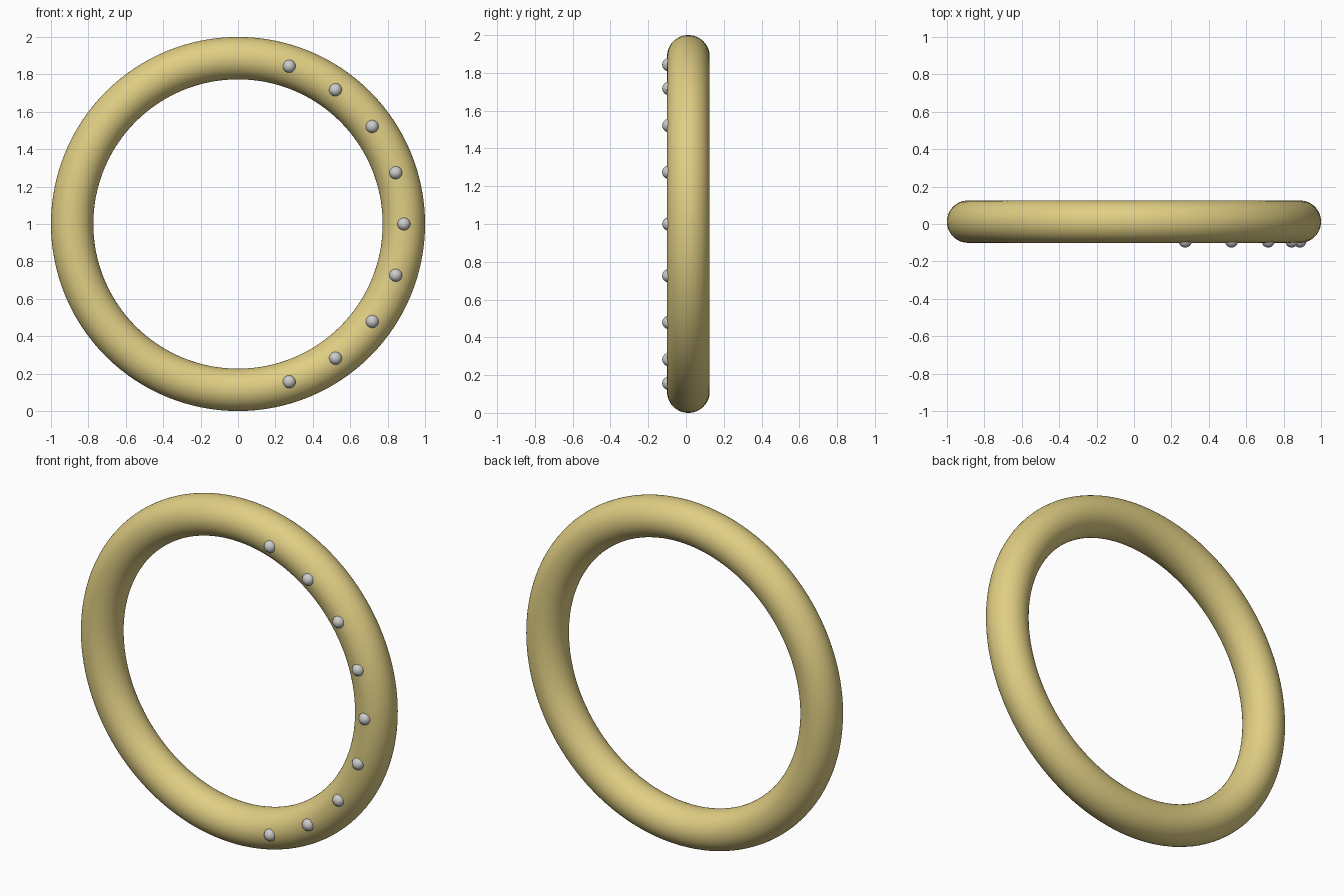
import bpy
from math import cos, sin, radians, pi

if "Cube" in bpy.data.objects:
    bpy.data.objects.remove(bpy.data.objects["Cube"])

R, TUBE, BEAD = 0.8868, 0.1132, 0.035
CY, CZ = 0.0125, 1.0

# Ring: upright torus
bpy.ops.mesh.primitive_torus_add(major_radius=R, minor_radius=TUBE,
                                 major_segments=128, minor_segments=48,
                                 location=(0, CY, CZ), rotation=(pi / 2, 0, 0))
ring = bpy.context.object
ring.name = "ring"
bpy.ops.object.shade_smooth()
gold = bpy.data.materials.new("pale_gold")
gold.diffuse_color = (0.75, 0.62, 0.23, 1)
gold.use_nodes = True
gold.node_tree.nodes["Principled BSDF"].inputs["Base Color"].default_value = gold.diffuse_color
ring.data.materials.append(gold)

# Beads: nine half-sunk balls along the right side of the front face
for i in range(-4, 5):
    a = radians(18 * i)
    bpy.ops.mesh.primitive_uv_sphere_add(
        radius=BEAD, segments=32, ring_count=16,
        location=(R * cos(a), -0.126 + BEAD, CZ + R * sin(a)))
    bead = bpy.context.object
    bead.name = f"bead_{i + 5}"
    bpy.ops.object.shade_smooth()
